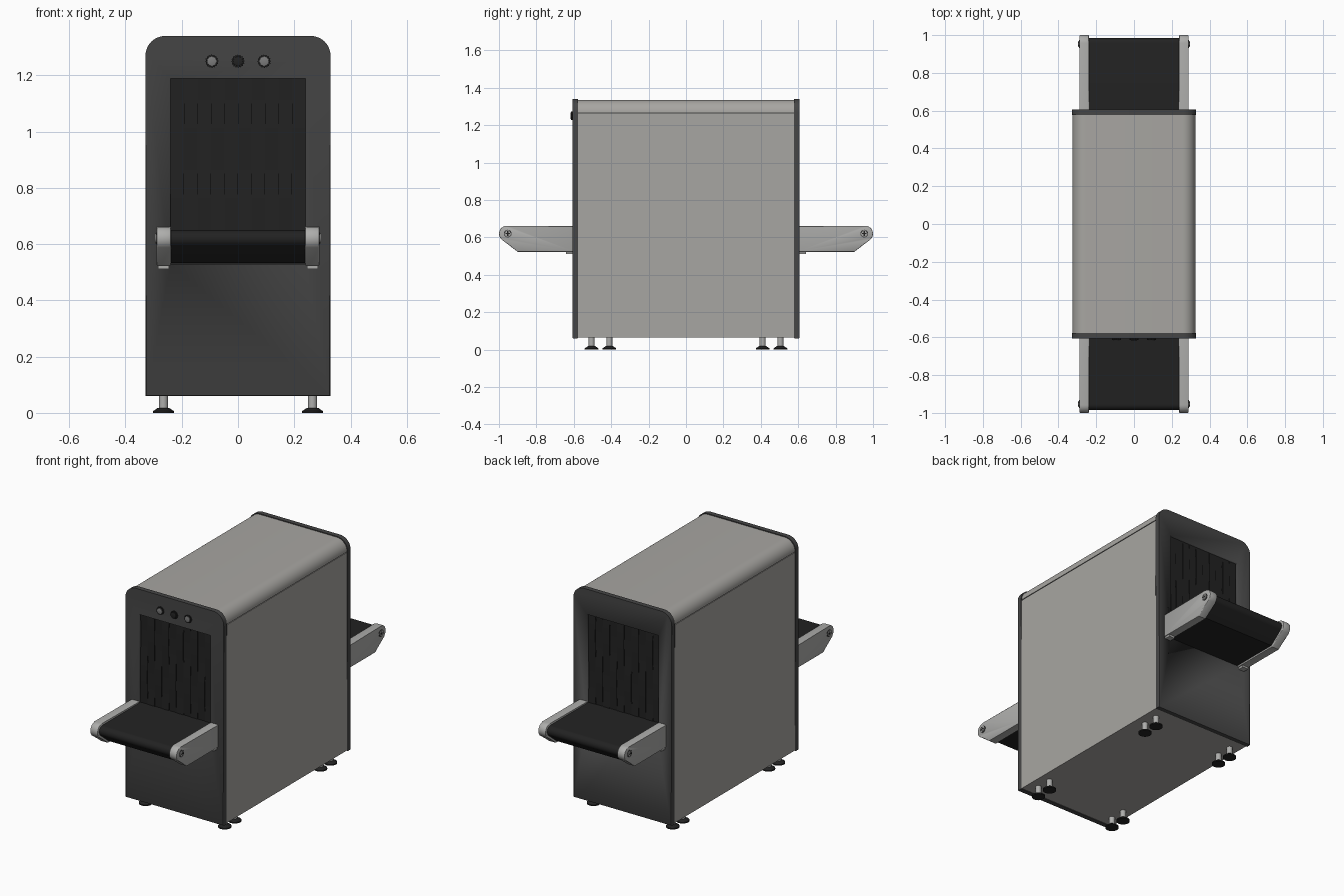
import bpy, bmesh, math
from mathutils import Matrix

if "Cube" in bpy.data.objects:
    bpy.data.objects.remove(bpy.data.objects["Cube"])


def material(name, rgb):
    m = bpy.data.materials.new(name)
    m.diffuse_color = (*rgb, 1)
    m.use_nodes = True
    m.node_tree.nodes["Principled BSDF"].inputs["Base Color"].default_value = m.diffuse_color
    return m


PANEL = material("warm light grey panel", (0.39, 0.38, 0.36))
FRAME = material("dark grey frame", (0.06, 0.06, 0.06))
RUBBER = material("black rubber", (0.016, 0.016, 0.016))
METAL = material("pale metal", (0.42, 0.42, 0.41))
BUTTON = material("grey button", (0.2, 0.2, 0.2))


def finish(name, bm, mat):
    bmesh.ops.recalc_face_normals(bm, faces=bm.faces)
    me = bpy.data.meshes.new(name)
    bm.to_mesh(me)
    bm.free()
    me.materials.append(mat)
    me.shade_smooth()
    me.set_sharp_from_angle(angle=math.radians(35))
    ob = bpy.data.objects.new(name, me)
    bpy.context.collection.objects.link(ob)
    return ob


def prism(name, pts, axis, a, b, mat, bevel=0):
    """Extrude a 2D outline along an axis from a to b, softening the end rims."""
    place = {'x': lambda p, t: (t, p[0], p[1]),
             'y': lambda p, t: (p[0], t, p[1]),
             'z': lambda p, t: (p[0], p[1], t)}[axis]
    bm = bmesh.new()
    v0 = [bm.verts.new(place(p, a)) for p in pts]
    v1 = [bm.verts.new(place(p, b)) for p in pts]
    n = len(pts)
    caps = [bm.faces.new(v0), bm.faces.new(v1[::-1])]
    for i in range(n):
        j = (i + 1) % n
        bm.faces.new((v0[i], v0[j], v1[j], v1[i]))
    if bevel:
        rims = list({e for f in caps for e in f.edges})
        bmesh.ops.bevel(bm, geom=rims, offset=bevel, segments=2, profile=0.5, affect='EDGES')
    return finish(name, bm, mat)


def rect(u0, u1, v0, v1):
    return [(u0, v0), (u1, v0), (u1, v1), (u0, v1)]


def arc(cu, cv, r, a0, a1, n=10):
    return [(cu + r * math.cos(math.radians(a0 + (a1 - a0) * i / n)),
             cv + r * math.sin(math.radians(a0 + (a1 - a0) * i / n))) for i in range(n + 1)]


def circle(cu, cv, r, n=24):
    return arc(cu, cv, r, 0, 360, n)[:-1]


def arch(w, z0, z1, r):
    return [(-w, z0), (w, z0)] + arc(w - r, z1 - r, r, 0, 90) + arc(-w + r, z1 - r, r, 90, 180)


def cone(name, x, y, z0, z1, r0, r1, mat):
    bm = bmesh.new()
    bmesh.ops.create_cone(bm, cap_ends=True, segments=24, radius1=r0, radius2=r1, depth=z1 - z0,
                          matrix=Matrix.Translation((x, y, (z0 + z1) / 2)))
    return finish(name, bm, mat)


# Cabinet: lower panels, dark seam, rounded hood
prism("cabinet_body", rect(-0.325, 0.325, 0.064, 1.261), 'y', -0.58, 0.58, PANEL)
prism("hood_seam", rect(-0.321, 0.321, 1.25, 1.28), 'y', -0.578, 0.578, FRAME)
hood = [(-0.325, 1.267), (0.325, 1.267)] + arc(0.257, 1.267, 0.068, 0, 90) + arc(-0.257, 1.267, 0.068, 90, 180)
hood = hood[:2] + hood[3:-1]
prism("cabinet_hood", hood, 'y', -0.58, 0.58, PANEL)

# End frames with tunnel openings, and the curtains inside them
for s, side in ((-1, "front"), (1, "back")):
    frame = prism(side + "_frame", arch(0.329, 0.06, 1.34, 0.07), 'y', s * 0.577, s * 0.606, FRAME, 0.004)
    cutter = prism("opening_cutter", rect(-0.24, 0.24, 0.53, 1.188), 'y', s * 0.5, s * 0.7, FRAME)
    cutter.hide_render = True
    mod = frame.modifiers.new("opening", 'BOOLEAN')
    mod.object = cutter
    mod.operation = 'DIFFERENCE'
    mod.solver = 'EXACT'
    bpy.context.view_layer.objects.active = frame
    bpy.ops.object.modifier_apply(modifier=mod.name)
    bpy.data.objects.remove(cutter)
    prism(side + "_tunnel_backing", rect(-0.24, 0.24, 0.53, 1.188), 'y', s * 0.57, s * 0.5815, RUBBER)

    # gently waving rubber strips, alternating in phase
    for i in range(10):
        x = -0.24 + 0.048 * i
        k = 1 if i % 2 else -1
        zs = [0.65 + 0.538 * j / 24 for j in range(25)]
        outer = [(s * (0.589 + k * 0.003 * math.sin(2 * math.pi * (1.188 - z) / 0.5)), z) for z in zs]
        inner = [(y - s * 0.003, z) for y, z in reversed(outer)]
        prism(f"{side}_curtain_strip_{i}", outer + inner, 'x', x + 0.0008, x + 0.0472, RUBBER)

# Conveyor belt running right through
end = arc(0.955, 0.62, 0.03, 90, -50)
half = end + [(0.895, 0.533)]
belt = half + [(-y, z) for y, z in reversed(half)]
prism("conveyor_belt", belt, 'x', -0.241, 0.241, RUBBER)

# Conveyor side plates, tabs and end bolts
plate = [(0.6, 0.523), (0.6, 0.662)] + arc(0.958, 0.62, 0.042, 90, -50) + [(0.9, 0.523)]
for sy, end_name in ((-1, "front"), (1, "back")):
    for sx, hand in ((-1, "left"), (1, "right")):
        tag = f"{end_name}_{hand}_"
        prism(tag + "side_plate", [(sy * y, z) for y, z in plate], 'x', sx * 0.239, sx * 0.289, METAL, 0.004)
        prism(tag + "plate_tab", rect(sx * 0.245, sx * 0.284, sy * 0.604, sy * 0.642), 'z', 0.511, 0.525, METAL)
        c = (sy * 0.953, 0.62)
        prism(tag + "bolt_washer", circle(*c, 0.021), 'x', sx * 0.286, sx * 0.292, FRAME)
        prism(tag + "bolt_head", circle(*c, 0.017), 'x', sx * 0.29, sx * 0.295, METAL, 0.001)
        for w, h in ((0.013, 0.003), (0.003, 0.013)):
            prism(tag + "bolt_slot", rect(c[0] - w, c[0] + w, c[1] - h, c[1] + h), 'x',
                  sx * 0.293, sx * 0.2955, RUBBER)

# Front control buttons with knurled rings
for x, name, mat in ((-0.093, "left", BUTTON), (0, "middle", RUBBER), (0.093, "right", BUTTON)):
    ring = [(x + (0.0235 if i % 4 < 2 else 0.021) * math.cos(i * math.pi / 32),
             1.25 + (0.0235 if i % 4 < 2 else 0.021) * math.sin(i * math.pi / 32)) for i in range(64)]
    prism(name + "_button_ring", ring, 'y', -0.604, -0.614, RUBBER)
    prism(name + "_button", circle(x, 1.25, 0.017), 'y', -0.61, -0.618, mat, 0.002)

# Levelling feet in pairs under each corner
for x in (-0.265, 0.265):
    for y in (-0.505, -0.41, 0.41, 0.505):
        cone("foot_base", x, y, 0, 0.007, 0.037, 0.037, RUBBER)
        cone("foot_pad", x, y, 0.007, 0.018, 0.036, 0.02, RUBBER)
        cone("foot_stem", x, y, 0.016, 0.066, 0.016, 0.016, METAL)
